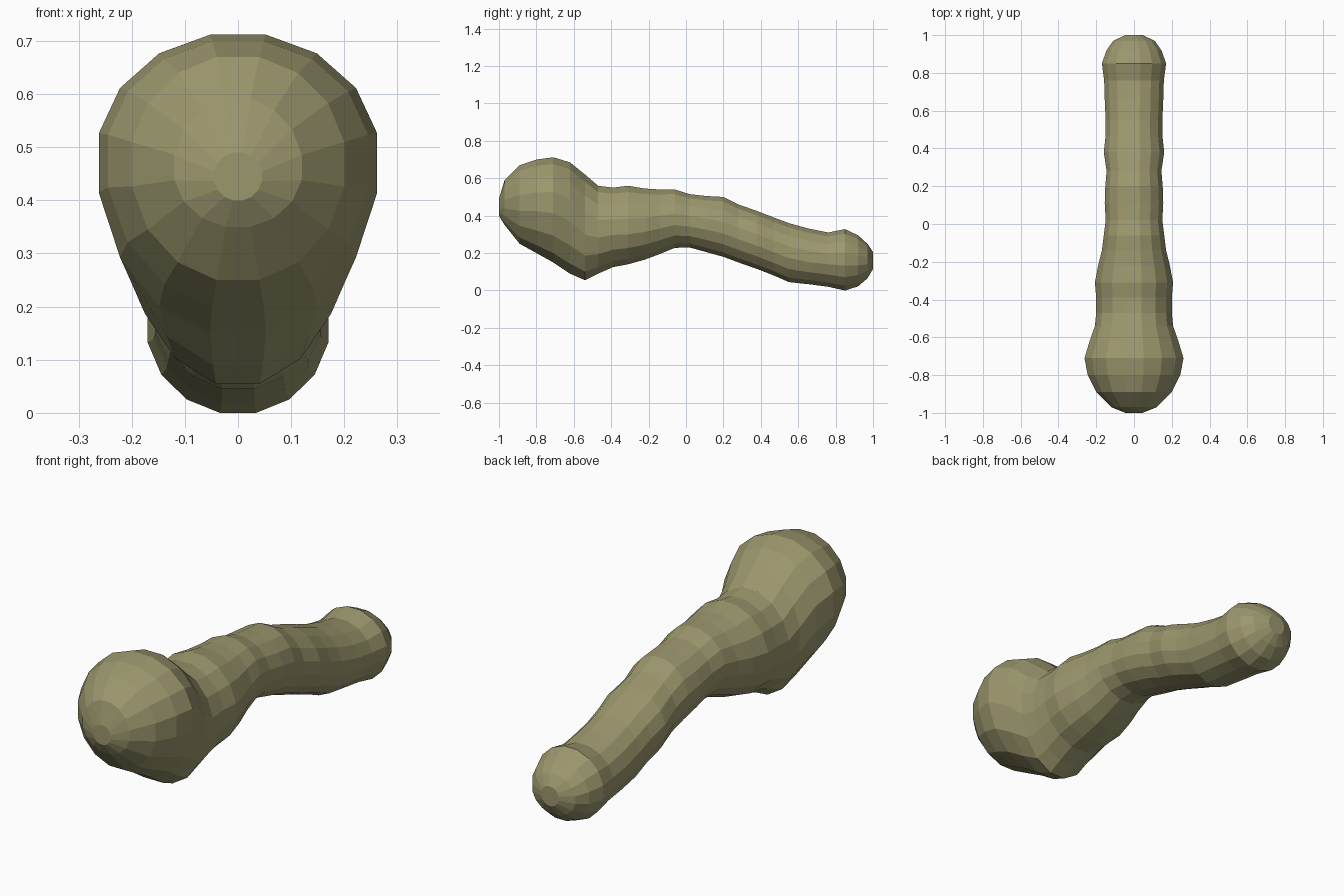
import bpy, bmesh, math

SIDES = 16

# Rings along the length: y, top z, bottom z, half width, height of the widest point
RINGS = [
    (-1.00, 0.49, 0.40, 0.045, 0.445), (-0.97, 0.59, 0.35, 0.12, 0.46),
    (-0.89, 0.67, 0.25, 0.20, 0.47), (-0.80, 0.70, 0.20, 0.245, 0.48),
    (-0.71, 0.712, 0.15, 0.262, 0.48), (-0.62, 0.685, 0.09, 0.235, 0.44),
    (-0.54, 0.62, 0.055, 0.207, 0.36), (-0.47, 0.56, 0.09, 0.20, 0.33),
    (-0.39, 0.55, 0.125, 0.20, 0.34), (-0.31, 0.56, 0.14, 0.207, 0.34),
    (-0.22, 0.545, 0.165, 0.19, 0.35), (-0.14, 0.54, 0.195, 0.17, 0.365),
    (-0.06, 0.54, 0.228, 0.16, 0.38), (0.02, 0.515, 0.23, 0.15, 0.37),
    (0.11, 0.505, 0.205, 0.155, 0.355), (0.20, 0.50, 0.18, 0.152, 0.335),
    (0.28, 0.46, 0.15, 0.145, 0.305), (0.38, 0.425, 0.115, 0.16, 0.27),
    (0.47, 0.39, 0.08, 0.15, 0.235), (0.55, 0.36, 0.045, 0.15, 0.205),
    (0.66, 0.33, 0.033, 0.155, 0.18), (0.76, 0.31, 0.02, 0.158, 0.17),
    (0.85, 0.328, 0.00, 0.17, 0.165), (0.92, 0.295, 0.022, 0.145, 0.16),
    (0.97, 0.25, 0.065, 0.11, 0.16), (1.00, 0.205, 0.115, 0.045, 0.16),
]

olive = bpy.data.materials.new("olive")
olive.diffuse_color = (0.33, 0.31, 0.155, 1)


def egg_ring(bm, y, top, bottom, half, mid):
    """Egg-shaped cross-section with a flat facet at top, bottom and sides."""
    fit = 1 / math.cos(math.pi / SIDES)
    verts = []
    for i in range(SIDES):
        a = (i + 0.5) * 2 * math.pi / SIDES
        s = math.sin(a) * fit
        rise = (top - mid) if s > 0 else (mid - bottom)
        verts.append(bm.verts.new((math.cos(a) * fit * half, y, mid + s * rise)))
    return verts


# Round head, chin and drooping tail as one faceted skin
bm = bmesh.new()
rings = [egg_ring(bm, *r) for r in RINGS]
for a, b in zip(rings, rings[1:]):
    for i in range(SIDES):
        j = (i + 1) % SIDES
        bm.faces.new((a[i], a[j], b[j], b[i]))
bm.faces.new(rings[0])
bm.faces.new(rings[-1])
bmesh.ops.recalc_face_normals(bm, faces=bm.faces)
mesh = bpy.data.meshes.new("head_and_tail")
bm.to_mesh(mesh)
bm.free()
mesh.materials.append(olive)
bpy.context.collection.objects.link(bpy.data.objects.new("head_and_tail", mesh))
